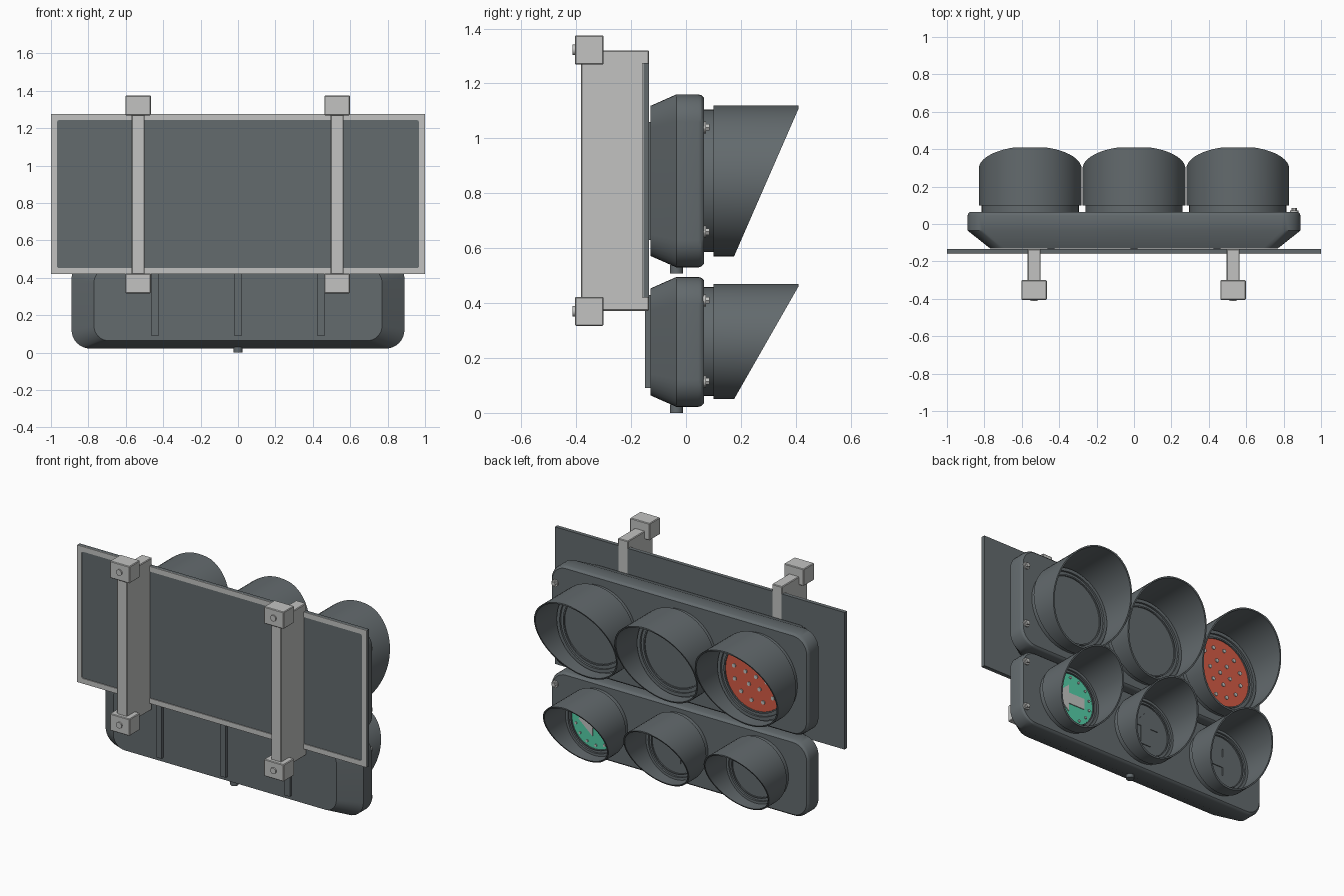
import bpy, bmesh, math
from math import cos, sin, pi
from mathutils import Vector

cube = bpy.data.objects.get("Cube")
if cube:
    bpy.data.objects.remove(cube)


def material(name, rgb):
    m = bpy.data.materials.new(name)
    m.use_nodes = True
    m.diffuse_color = (*rgb, 1)
    m.node_tree.nodes["Principled BSDF"].inputs["Base Color"].default_value = (*rgb, 1)
    return m


DARK = material("dark grey", (0.125, 0.145, 0.154))
LIGHT = material("light grey", (0.54, 0.545, 0.535))
RED = material("signal red", (0.66, 0.105, 0.06))
GREEN = material("signal green", (0.09, 0.62, 0.39))


def finish(name, bm, mat, smooth=True):
    bmesh.ops.recalc_face_normals(bm, faces=bm.faces)
    mesh = bpy.data.meshes.new(name)
    bm.to_mesh(mesh)
    bm.free()
    mesh.materials.append(mat)
    ob = bpy.data.objects.new(name, mesh)
    bpy.context.collection.objects.link(ob)
    if smooth:
        bpy.ops.object.select_all(action="DESELECT")
        ob.select_set(True)
        bpy.context.view_layer.objects.active = ob
        bpy.ops.object.shade_smooth_by_angle(angle=math.radians(30))
    return ob


def loft(name, loops, mat, closed=False):
    """Skin a row of equal loops; cap the ends unless the row closes on itself."""
    bm = bmesh.new()
    rows = [[bm.verts.new(p) for p in loop] for loop in loops]
    n = len(rows[0])
    pairs = list(zip(rows, rows[1:])) + ([(rows[-1], rows[0])] if closed else [])
    for a, b in pairs:
        for i in range(n):
            j = (i + 1) % n
            bm.faces.new((a[i], a[j], b[j], b[i]))
    if not closed:
        bm.faces.new(rows[0])
        bm.faces.new(rows[-1])
    return finish(name, bm, mat)


def circle(cx, cz, r, y, n=48):
    depth = y if callable(y) else lambda z: y
    pts = [(cx + r * cos(2 * pi * i / n), cz + r * sin(2 * pi * i / n)) for i in range(n)]
    return [(x, depth(z), z) for x, z in pts]


def rounded(hx, z0, z1, r, y):
    """Rounded rectangle facing along y."""
    pts = []
    corners = [(hx - r, z1 - r), (r - hx, z1 - r), (r - hx, z0 + r), (hx - r, z0 + r)]
    for k, (x, z) in enumerate(corners):
        for s in range(9):
            a = pi / 2 * (k + s / 8)
            pts.append((x + r * cos(a), y, z + r * sin(a)))
    return pts


def box(name, x, y, z, mat, bevel=0.0):
    """Box from (min, max) ranges on each axis."""
    bm = bmesh.new()
    bmesh.ops.create_cube(bm, size=1)
    for v in bm.verts:
        v.co = Vector([(lo + hi) / 2 + c * (hi - lo) for c, (lo, hi) in zip(v.co, (x, y, z))])
    if bevel:
        bmesh.ops.bevel(bm, geom=bm.edges[:], offset=bevel, segments=1, affect="EDGES")
    return finish(name, bm, mat, False)


def stud(name, x, z, r, y0, y1, mat, n=16):
    return loft(name, [circle(x, z, r, y0, n), circle(x, z, r, y1, n)], mat)


def arrow(name, cx, cz, size, angle, y, mat):
    """Thin arrow plate; angle 0 points up."""
    shape = [(0, 1), (0.75, 0.15), (0.3, 0.15), (0.3, -0.85), (-0.3, -0.85), (-0.3, 0.15), (-0.75, 0.15)]
    pts = [(cx + size * (u * cos(angle) - v * sin(angle)),
            cz + size * (u * sin(angle) + v * cos(angle))) for u, v in shape]
    loft(name, [[(x, d, z) for x, z in pts] for d in (y, y + 0.007)], mat)


def signal(label, x, z, r, lens_mat):
    """Stepped collar, lens and slanted visor."""
    steps = [(0.945, 0.05), (0.945, 0.112), (0.87, 0.112), (0.87, 0.1),
             (0.8, 0.1), (0.8, 0.108), (0.77, 0.108), (0.77, 0.09)]
    loft(label + "_collar", [circle(x, z, r * k, y) for k, y in steps], DARK)
    stud(label + "_lens", x, z, r * 0.77, 0.085, 0.1, lens_mat, 48)

    def rim(h):
        return min(0.41, 0.175 + 0.24 * (h - z + r) / (2 * r))

    inner = r - 0.009
    loft(label + "_visor", [circle(x, z, inner, 0.1, 64), circle(x, z, r, 0.1, 64),
                            circle(x, z, r, rim, 64), circle(x, z, inner, rim, 64)],
         DARK, closed=True)


def lamp_dots(label, x, z, rings, size):
    for count, radius in rings:
        for i in range(count):
            a = 2 * pi * i / count + 0.2
            stud(label + "_dot", x + radius * cos(a), z + radius * sin(a), size, 0.098, 0.106, LIGHT, 10)


SPACING = 0.555
# Two signal heads, each with a tapered housing, ribs, bolts and three lamps
heads = [("upper", 0.53, 1.16, 0.845, 0.275, (0.63, 1.06), (0.66, 1.04)),
         ("lower", 0.022, 0.495, 0.26, 0.21, (0.09, 0.43), (0.115, 0.41))]
for label, z0, z1, cz, r, rib, bolts in heads:
    section = [(0.12, 0.042, -0.13), (0.0, 0.0, -0.035), (0.0, 0.0, 0.045),
               (0.003, 0.003, 0.056), (0.012, 0.012, 0.065)]
    loft(label + "_housing", [rounded(0.89 - ix, z0 + iz, z1 - iz, 0.1 - iz / 2, y)
                              for ix, iz, y in section], DARK)
    for x in (-0.443, 0, 0.443):
        box(label + "_rib", (x - 0.019, x + 0.019), (-0.149, -0.12), rib, DARK)
    for z in bolts:
        stud(label + "_bolt_washer", 0.857, z, 0.022, 0.06, 0.073, LIGHT)
        stud(label + "_bolt_head", 0.857, z, 0.014, 0.07, 0.085, LIGHT, 6)
    # Cable gland under the housing
    bm = bmesh.new()
    bmesh.ops.create_cone(bm, cap_ends=True, segments=20, radius1=0.024, radius2=0.024, depth=0.03)
    bmesh.ops.translate(bm, verts=bm.verts, vec=(0, -0.035, z0 - 0.007))
    finish(label + "_cable_gland", bm, DARK)
    for side in (-1, 0, 1):
        lens = DARK
        if (label, side) == ("upper", -1):
            lens = RED
        if (label, side) == ("lower", 1):
            lens = GREEN
        signal(label + "_signal", side * SPACING, cz, r, lens)

# Lamp dots and direction arrows
lamp_dots("red", -SPACING, 0.845, [(1, 0), (6, 0.075), (12, 0.155)], 0.012)
lamp_dots("green", SPACING, 0.26, [(14, 0.138)], 0.008)
for side in (-1, 0, 1):
    arrow("direction_arrow", side * SPACING, 0.26, 0.115, -side * pi / 2, 0.098,
          LIGHT if side == 1 else DARK)

# Backing plate with a pale border on its front
box("backing_plate", (-1, 1), (-0.155, -0.135), (0.42, 1.275), DARK)
loft("plate_border", [rounded(1.0, 0.42, 1.275, 0.002, -0.154), rounded(1.0, 0.42, 1.275, 0.002, -0.16),
                      rounded(0.968, 0.452, 1.243, 0.012, -0.16),
                      rounded(0.968, 0.452, 1.243, 0.012, -0.154)], LIGHT, closed=True)

# Mounting brackets with clamp blocks
for x in (-0.534, 0.53):
    box("bracket_bar", (x - 0.035, x + 0.035), (-0.382, -0.134), (0.372, 1.32), LIGHT, 0.004)
    for z in (0.37, 1.322):
        box("clamp_block", (x - 0.068, x + 0.068), (-0.405, -0.3), (z - 0.053, z + 0.053), LIGHT, 0.004)
        stud("clamp_bolt", x, z, 0.019, -0.413, -0.4, LIGHT)
